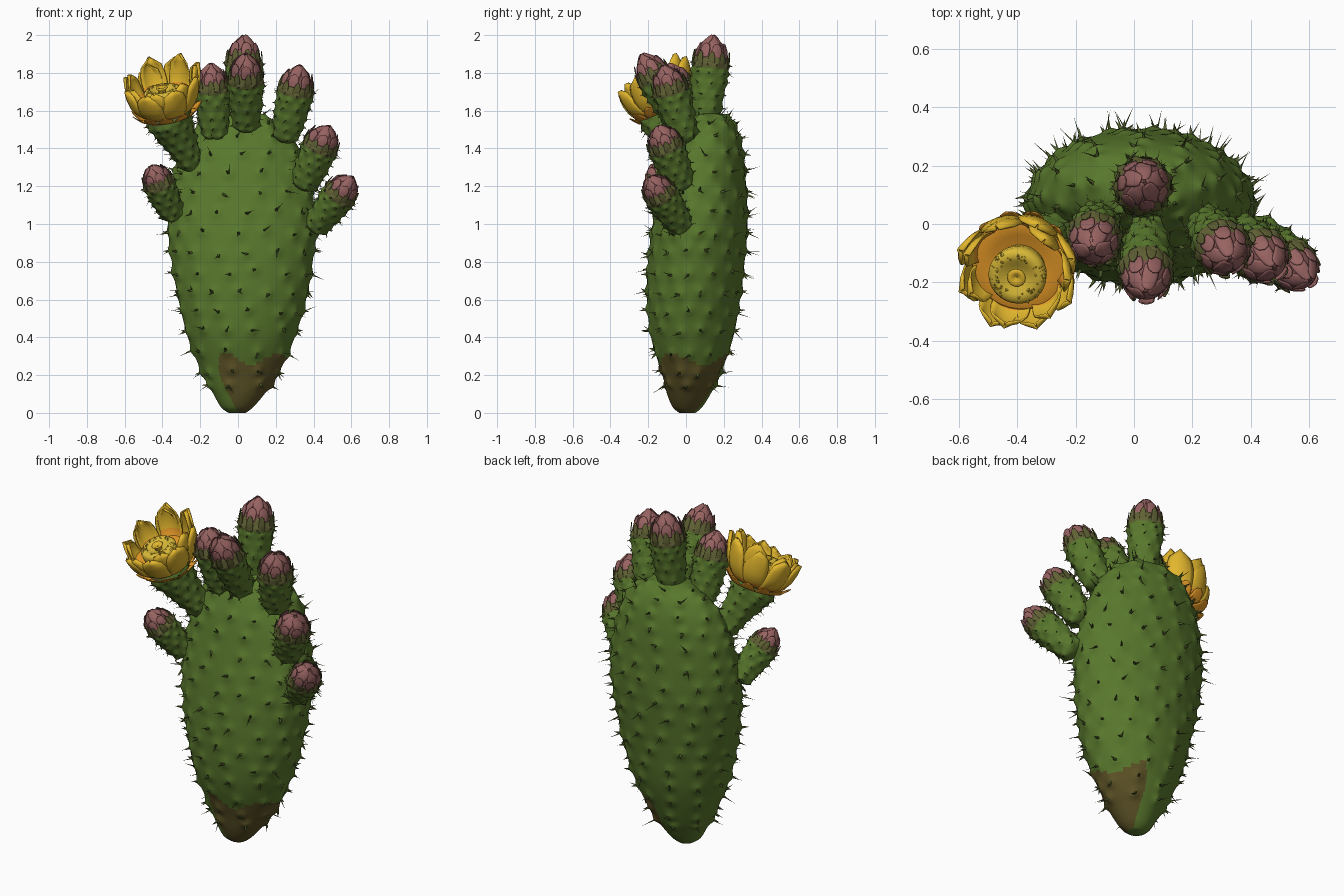
import bpy, bmesh, math, random
from mathutils import Vector, Matrix, kdtree

if "Cube" in bpy.data.objects:
    bpy.data.objects.remove(bpy.data.objects["Cube"])

random.seed(7)


def mat(name, *rgb):
    m = bpy.data.materials.new(name)
    m.diffuse_color = (*rgb, 1)
    m.use_nodes = True
    m.node_tree.nodes["Principled BSDF"].inputs["Base Color"].default_value = m.diffuse_color
    return m


GREEN = mat("cactus_green", 0.1, 0.188, 0.026)
BROWN = mat("woody_brown", 0.108, 0.085, 0.019)
OLIVE = mat("olive_scale", 0.115, 0.118, 0.034)
SPINE = mat("spine_dark_olive", 0.08, 0.115, 0.025)
PINK = mat("dusty_pink", 0.31, 0.125, 0.12)
MAUVE = mat("dark_mauve", 0.21, 0.08, 0.08)
YELLOW = mat("petal_yellow", 0.76, 0.47, 0.026)
ORANGE = mat("petal_orange", 0.83, 0.34, 0.022)
STAMEN = mat("stamen_gold", 0.7, 0.49, 0.04)


def make(name, verts, faces, mats, idx=None, matrix=Matrix(), smooth=True):
    me = bpy.data.meshes.new(name)
    me.from_pydata([matrix @ Vector(v) for v in verts], [], faces)
    for m in mats:
        me.materials.append(m)
    for i, p in enumerate(me.polygons):
        p.use_smooth = smooth
        if idx:
            p.material_index = idx(p, i)
    bm = bmesh.new()
    bm.from_mesh(me)
    bmesh.ops.recalc_face_normals(bm, faces=bm.faces)
    bm.to_mesh(me)
    bm.free()
    ob = bpy.data.objects.new(name, me)
    bpy.context.collection.objects.link(ob)
    return ob


def surf(knots, u, a):
    """Point on a lofted body; knots are (z, left, right, front, back)."""
    n = len(knots) - 1
    i = max(0, min(int(u), n - 1))
    t = u - i
    k = [knots[max(0, min(j, n))] for j in range(i - 1, i + 3)]
    z, xl, xr, yf, yb = [
        0.5 * (2 * q + (r - p) * t + (2 * p - 5 * q + 4 * r - s) * t * t + (3 * q - p - 3 * r + s) * t ** 3)
        for p, q, r, s in zip(*k)]
    ym = yf + 0.46 * (yb - yf)
    c, s = math.cos(a), math.sin(a)
    return Vector(((xl + xr) / 2 + (xr - xl) / 2 * c, ym + ((yb - ym) if s > 0 else (ym - yf)) * s, z))


def normal(knots, u, a):
    du = surf(knots, u + 0.05, a) - surf(knots, u - 0.05, a)
    da = surf(knots, u, a + 0.03) - surf(knots, u, a - 0.03)
    return da.cross(du).normalized()


def body(name, knots, rings, segs, rows, gap, bump, sigma, spine, mats, idx, spine_mat, matrix=Matrix()):
    # spine cushions in staggered rows
    spots = []
    for r, u in enumerate(rows):
        per = sum((surf(knots, u, i / 8 * math.pi) - surf(knots, u, (i + 1) / 8 * math.pi)).length for i in range(16))
        n = max(4, round(per / gap))
        for k in range(n):
            a = (k + 0.5 * (r % 2) + random.uniform(-0.15, 0.15)) / n * math.tau
            v = u + random.uniform(-0.08, 0.08)
            spots.append((surf(knots, v, a), normal(knots, v, a)))
    kd = kdtree.KDTree(len(spots))
    for i, (p, _) in enumerate(spots):
        kd.insert(p, i)
    kd.balance()
    # skin, raised around each cushion
    verts, faces, n = [], [], len(knots) - 1
    for i in range(rings + 1):
        for j in range(segs):
            p = surf(knots, n * i / rings, j / segs * math.tau)
            _, s, d = kd.find(p)
            verts.append(p + spots[s][1] * bump * math.exp(-(d / sigma) ** 2))
    for i in range(rings):
        for j in range(segs):
            k = (j + 1) % segs
            faces.append((i * segs + j, i * segs + k, (i + 1) * segs + k, (i + 1) * segs + j))
    faces += [tuple(range(segs))[::-1], tuple(rings * segs + j for j in range(segs))]
    make(name, verts, faces, mats, lambda p, i: idx(sum((verts[v] for v in p.vertices), Vector()) / len(p.vertices)), matrix)
    # thin spines
    sv, sf = [], []
    for p, nrm in spots:
        for k in range(2):
            d = (nrm + Vector([random.uniform(-0.6, 0.6) for _ in range(3)])).normalized()
            w = spine * (0.16 if k == 0 else 0.07)
            x = d.orthogonal().normalized()
            y = d.cross(x)
            b, o = len(sv), p + nrm * bump * 0.5
            sv += [o + (x * math.cos(t) + y * math.sin(t)) * w for t in (0, 1.571, 3.142, 4.712)]
            sv.append(o + d * spine * (random.uniform(0.45, 0.75) if k == 0 else random.uniform(0.6, 1.5)))
            sf += [(b + q, b + (q + 1) % 4, b + 4) for q in range(4)]
    make(name + "_spines", sv, sf, [spine_mat], None, matrix, False)


def whorl(name, n, path, width, point, matrix, mats, idx=None, twist=0.0, cup=0.0, thick=0.004, jitter=0.0, lean=0.0):
    """Ring of petals; path is the (radius, height) midline; lean makes the rear petals taller."""
    S, W = 9, 6
    verts, faces = [], []
    for k in range(n):
        base, a0, b = random.uniform(-1, 1) * jitter, (k + twist) / n * math.tau, len(verts)
        for i in range(S + 1):
            s = i / S
            f = s * (len(path) - 1)
            j = min(int(f), len(path) - 2)
            r, h = [p + (q - p) * (f - j) for p, q in zip(path[j], path[j + 1])]
            hw = width * (0.55 + 0.45 * s) * math.sqrt(max(0.004, 1 - s ** point))
            for w in range(W + 1):
                t = w / W * 2 - 1
                a = a0 + t * hw / max(r, 0.02)
                rr = r - cup * t * t * s + base * s
                verts.append(Vector((rr * math.cos(a), rr * math.sin(a), h * (1 + base + lean * math.sin(a0)))))
        faces += [(b + i * 7 + w, b + i * 7 + w + 1, b + i * 7 + w + 8, b + i * 7 + w + 7)
                  for i in range(S) for w in range(W)]
    per = S * W
    ob = make(name, verts, faces, mats, (lambda p, i: idx((i % per) // W / S)) if idx else None, matrix)
    m = ob.modifiers.new("thickness", "SOLIDIFY")
    m.thickness = thick
    m.offset = 0


def frame(base, axis):
    return Matrix.Translation(base) @ Vector(axis).to_track_quat('Z', 'Y').to_matrix().to_4x4()


def round_knots(pairs, L, R):
    return [(t * L, -r * R, r * R, -r * R, r * R) for t, r in pairs]


# main pad: z, left, right, front, back
pad = [(0, -.05, .04, -.035, .05), (.03, -.09, .08, -.07, .085), (.1, -.13, .14, -.1, .13),
       (.2, -.185, .21, -.125, .18), (.4, -.265, .3, -.185, .25), (.6, -.315, .36, -.205, .285),
       (.8, -.35, .395, -.2, .31), (1, -.37, .415, -.175, .325), (1.2, -.35, .385, -.13, .318),
       (1.35, -.315, .345, -.09, .305), (1.47, -.255, .28, -.035, .28), (1.55, -.17, .19, .02, .24),
       (1.585, -.08, .1, .06, .18), (1.595, -.005, .015, .115, .125)]
pad_rows = [2.6 + 0.52 * i for i in range(11)] + [8.45, 9.15, 9.85, 10.6, 11.4]
body("main_pad", pad, 130, 120, pad_rows, 0.135, 0.015, 0.026, 0.06, [GREEN, BROWN],
     lambda c: int(c.z < 0.285 + 0.03 * math.sin(4 * math.atan2(c.y, c.x) + 3)
                   and c.x > -0.1 + 0.5 * max(0, 0.2 - c.z) + 0.9 * max(0, c.y)), SPINE)

# closed buds: base, tip, radius
buds = [((-.34, -.02, 1.04), (-.46, -.185, 1.31), .078),
        ((-.12, .02, 1.46), (-.145, -.085, 1.85), .088),
        ((.045, -.02, 1.51), (.04, -.235, 1.9), .088),
        ((.02, .1, 1.54), (.035, .145, 2.0), .092),
        ((.25, 0, 1.45), (.33, -.12, 1.84), .09),
        ((.345, -.02, 1.2), (.48, -.15, 1.52), .09),
        ((.405, -.02, .98), (.605, -.195, 1.25), .084)]
shape = [(-.03, .4), (.01, .65), (.1, .8), (.3, .92), (.5, 1), (.64, 1.03), (.75, .95), (.83, .68)]
for i, (b, t, R) in enumerate(buds, 1):
    b, t = Vector(b), Vector(t)
    L, M = (t - b).length, frame(b, t - b)
    body(f"bud_{i}", round_knots(shape, L, R), 34, 44, [1.6, 2.4, 3.1, 3.8, 4.5, 5.2], 0.068, 0.013, 0.017, 0.03,
         [GREEN, OLIVE], lambda c, L=L: int(c.z > 0.63 * L), OLIVE, M)
    # pink cap with overlapping scales
    core = round_knots([(.72, .9), (.8, .85), (.88, .64), (.94, .34), (.99, .03)], L, R)
    vs = [surf(core, 4 * k / 10, j / 14 * math.tau) for k in range(11) for j in range(14)]
    fs = [(k * 14 + j, k * 14 + (j + 1) % 14, k * 14 + 14 + (j + 1) % 14, k * 14 + 14 + j)
          for k in range(10) for j in range(14)]
    make(f"bud_cap_{i}", vs, fs, [MAUVE], None, M)
    P = lambda *q: [(r * R, h * L) for r, h in q]
    whorl(f"bud_sepals_{i}", 9, P((1.02, .62), (1.06, .71), (.99, .82)), .32 * R, 1.5, M, [OLIVE], jitter=.004)
    whorl(f"bud_lower_scales_{i}", 7, P((.94, .75), (.88, .83), (.72, .91)), .46 * R, 1.8, M, [PINK], twist=.3, jitter=.005)
    whorl(f"bud_upper_scales_{i}", 5, P((.8, .82), (.56, .91), (.1, 1.0)), .5 * R, 1.6, M, [PINK], jitter=.004)

# flower stalk
b, t = Vector((-.25, -.01, 1.33)), Vector((-.385, -.14, 1.6))
L = (t - b).length
body("flower_stalk", round_knots([(-.1, .45), (0, .52), (.2, .62), (.45, .76), (.7, .92), (.88, 1), (1, .85), (1.03, .3)], L, .118),
     34, 48, [1.3, 2, 2.7, 3.4, 4.1, 4.8], 0.068, 0.014, 0.018, 0.032, [GREEN, OLIVE],
     lambda c: int(c.z > 0.93 * L), OLIVE, frame(b, t - b))

# open flower
F = frame((-.38, -.11, 1.575), (-.15, -.32, .93))
whorl("flower_sepals", 11, [(.08, -.005), (.145, .0), (.19, .045)], .055, 2.5, F, [ORANGE], jitter=.012)
two = lambda s: int(s < 0.32)
whorl("outer_petals", 8, [(.06, .0), (.14, .025), (.185, .08), (.207, .145), (.22, .215)], .098, 5, F,
      [YELLOW, ORANGE], two, cup=.02, thick=.007, jitter=.014, lean=.15)
whorl("inner_petals", 7, [(.05, .02), (.12, .045), (.165, .09), (.187, .15), (.195, .23)], .09, 5, F,
      [YELLOW, ORANGE], lambda s: int(s < 0.48), twist=.5, cup=.02, thick=.007, jitter=.014, lean=.2)
D = frame((-.38, -.135, 1.575), (-.15, -.32, .93))


def turned(name, prof, m, place, n=32):
    vs = [(r * math.cos(j / n * math.tau), r * math.sin(j / n * math.tau), h) for r, h in prof for j in range(n)]
    fs = [(k * n + j, k * n + (j + 1) % n, k * n + n + (j + 1) % n, k * n + n + j)
          for k in range(len(prof) - 1) for j in range(n)]
    make(name, vs, fs, [m], None, place)


# flower bowl, stamen mound and stigma
turned("flower_bowl", [(.001, .01), (.08, .012), (.13, .04), (.165, .085), (.158, .09), (.1, .07), (.001, .06)], ORANGE, F)
turned("stamen_mound", [(.085, .05), (.097, .1), (.1, .135), (.088, .15), (.06, .148), (.038, .13), (.001, .127)], STAMEN, D)
turned("stigma", [(.02, .12), (.02, .145), (.033, .155), (.028, .163), (.012, .155), (.001, .15)], YELLOW, D, 14)
sv, sf = [], []
for k in range(60):
    a, r = random.uniform(0, math.tau), random.uniform(.06, .095)
    o, q = Vector((r * math.cos(a), r * math.sin(a), .142)), len(sv)
    sv += [o + Vector((.011 * math.cos(c + a), .011 * math.sin(c + a), 0)) for c in (0, 2.1, 4.2)]
    sv.append(o + Vector((0, 0, random.uniform(.008, .018))))
    sf += [(q, q + 1, q + 3), (q + 1, q + 2, q + 3), (q + 2, q, q + 3)]
make("stamens", sv, sf, [STAMEN], None, D, False)
